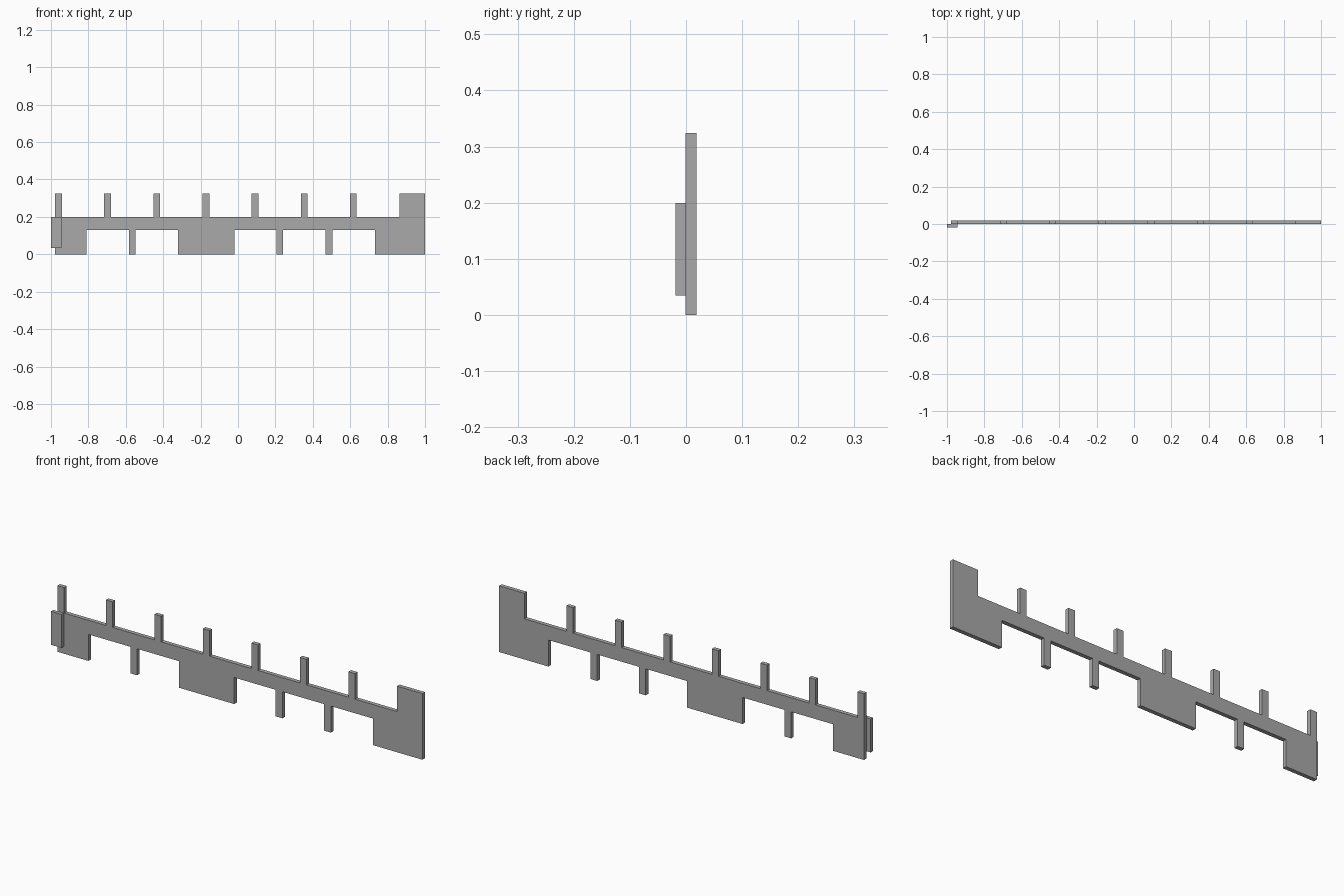
import bpy
import bmesh

cube = bpy.data.objects.get("Cube")
if cube:
    bpy.data.objects.remove(cube, do_unlink=True)

# One plain grey for everything
GREY = (0.40, 0.40, 0.40, 1.0)
grey = bpy.data.materials.new("plain_grey")
grey.use_nodes = True
grey.diffuse_color = GREY
grey.node_tree.nodes["Principled BSDF"].inputs["Base Color"].default_value = GREY


def plate(name, outline, y_front, y_back):
    """Extrude an (x, z) outline from y_front to y_back."""
    bm = bmesh.new()
    face = bm.faces.new([bm.verts.new((x, y_front, z)) for x, z in outline])
    moved = bmesh.ops.extrude_face_region(bm, geom=[face])["geom"]
    verts = [v for v in moved if isinstance(v, bmesh.types.BMVert)]
    bmesh.ops.translate(bm, verts=verts, vec=(0, y_back - y_front, 0))
    bmesh.ops.recalc_face_normals(bm, faces=bm.faces)
    mesh = bpy.data.meshes.new(name)
    bm.to_mesh(mesh)
    bm.free()
    mesh.materials.append(grey)
    obj = bpy.data.objects.new(name, mesh)
    bpy.context.collection.objects.link(obj)
    return obj


def toothed_edge(teeth, base, tip):
    """Points from left to right along a rail edge, stepping out at each tooth."""
    points = []
    for a, b in teeth:
        points += [(a, base), (a, tip), (b, tip), (b, base)]
    return points[1:-1]


LEFT, RIGHT, TOP = -0.978, 1.0, 0.324
RAIL_LOW, RAIL_HIGH = 0.13, 0.199
POST, PITCH = 0.036, 0.2628
JOINT = -0.001

# Wall plate: rail with evenly spaced posts above, blocks and posts below
upper = [(LEFT + i * PITCH, LEFT + i * PITCH + POST) for i in range(7)]
upper.append((0.863, RIGHT))
lower = [(LEFT, -0.81), (-0.583, -0.547), (-0.32, -0.02),
         (0.205, 0.241), (0.468, 0.504), (0.733, RIGHT)]
outline = toothed_edge(lower, RAIL_LOW, 0.0) + toothed_edge(upper, RAIL_HIGH, TOP)[::-1]
plate("wall_plate", outline, JOINT, 0.019)

# Small overlapping tab on the front of the right end
plate("end_tab", [(-1.0, 0.035), (-0.943, 0.035), (-0.943, RAIL_HIGH), (-1.0, RAIL_HIGH)],
      -0.019, JOINT)
